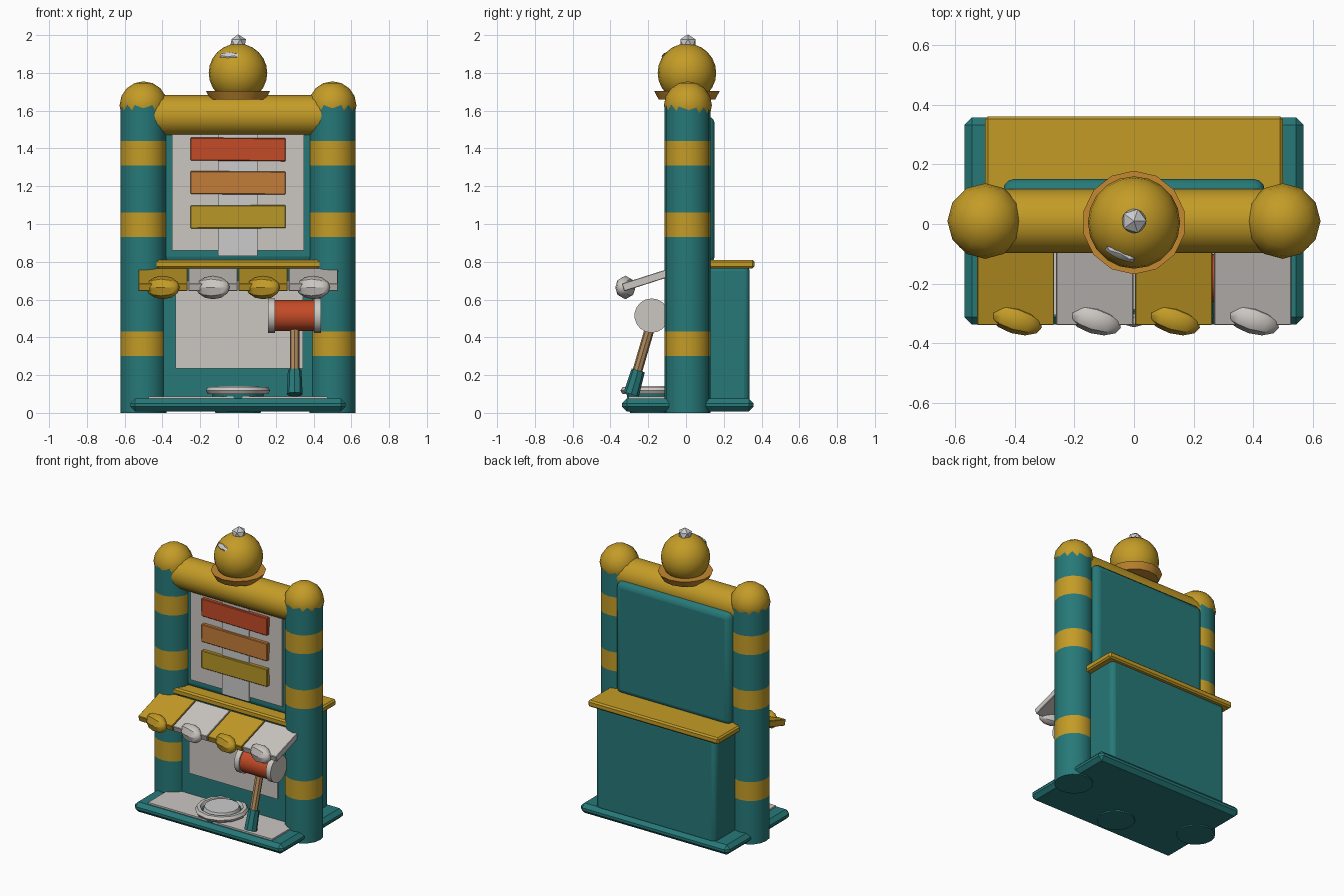
import bpy, math
from mathutils import Vector, Matrix

if "Cube" in bpy.data.objects:
    bpy.data.objects.remove(bpy.data.objects["Cube"])

COLOURS = {
    "teal": (0.02, 0.19, 0.19), "gold": (0.55, 0.33, 0.02), "white": (0.60, 0.57, 0.54),
    "silver": (0.55, 0.55, 0.58), "red": (0.55, 0.07, 0.02), "orange": (0.55, 0.20, 0.04),
    "yellow": (0.48, 0.31, 0.02), "wood": (0.42, 0.25, 0.11), "amber": (0.55, 0.25, 0.03),
}
MATS = {}
for key, rgb in COLOURS.items():
    MATS[key] = bpy.data.materials.new(key)
    MATS[key].diffuse_color = (*rgb, 1)


def finish(name, mat, smooth=True):
    ob = bpy.context.object
    ob.name = name
    ob.data.materials.append(MATS[mat])
    if smooth:
        bpy.ops.object.shade_smooth_by_angle(angle=math.radians(38))
    return ob


def box(name, mat, lo, hi, bevel=0.0, segs=1, rot=(0, 0, 0)):
    """Box between two corners, optionally with rounded edges."""
    lo, hi = Vector(lo), Vector(hi)
    bpy.ops.mesh.primitive_cube_add(size=1)
    ob = bpy.context.object
    ob.data.transform(Matrix.Diagonal((*(hi - lo), 1)))
    ob.location = (lo + hi) / 2
    ob.rotation_euler = rot
    if bevel:
        m = ob.modifiers.new("bevel", "BEVEL")
        m.width, m.segments = bevel, segs
    return finish(name, mat, segs > 1)


def rod(name, mat, a, b, r, r2=None, sides=16):
    """Cylinder or cone from point a to point b."""
    a, b = Vector(a), Vector(b)
    d = b - a
    bpy.ops.mesh.primitive_cone_add(vertices=sides, radius1=r, radius2=r if r2 is None else r2,
                                    depth=d.length, location=(a + b) / 2)
    bpy.context.object.rotation_euler = d.to_track_quat('Z', 'Y').to_euler()
    return finish(name, mat)


def ball(name, mat, loc, scale, segs=12, rings=8, rot=(0, 0, 0)):
    bpy.ops.mesh.primitive_uv_sphere_add(segments=segs, ring_count=rings, radius=1, location=loc, rotation=rot)
    bpy.context.object.data.transform(Matrix.Diagonal((*scale, 1)))
    return finish(name, mat)


# Base and floor sheet
box("base", "teal", (-0.57, -0.338, 0.008), (0.57, 0.358, 0.076), 0.025)
box("floor_sheet", "white", (-0.475, -0.305, 0.07), (0.475, -0.03, 0.087))

# Cabinet: lower body, counter, upper back box and front panels
box("lower_body", "teal", (-0.46, -0.05, 0.05), (0.46, 0.337, 0.78), 0.03, 3)
box("lower_panel", "white", (-0.33, -0.062, 0.235), (0.345, -0.045, 0.70))
box("counter", "gold", (-0.5, -0.09, 0.765), (0.5, 0.362, 0.81), 0.01)
box("upper_body", "teal", (-0.44, -0.005, 0.79), (0.44, 0.152, 1.57), 0.04, 3)
box("upper_panel", "white", (-0.35, -0.018, 0.86), (0.35, 0.0, 1.48))
box("score_strip", "silver", (-0.105, -0.026, 0.83), (0.102, -0.01, 1.48))
for colour, z, tilt in (("red", 1.395, -0.008), ("orange", 1.218, -0.006), ("yellow", 1.038, 0.004)):
    box(colour + "_target_board", colour, (-0.252, -0.042, z - 0.061), (0.252, -0.012, z + 0.061),
        0.004, 1, (0, -tilt, 0))

# Striped pillars with ball tops
LEVELS = [0, 0.30, 0.43, 0.93, 1.06, 1.31, 1.44, 1.63]
for side, sx in (("left", -1), ("right", 1)):
    for i in range(len(LEVELS) - 1):
        mat = "gold" if i % 2 else "teal"
        rod(f"{side}_pillar_section_{i}", mat, (sx * 0.5, 0.008, LEVELS[i]),
            (sx * 0.5, 0.008, LEVELS[i + 1]), 0.122)
    ball(side + "_pillar_ball", "gold", (sx * 0.5, 0.01, 1.628), (0.127,) * 3)

# Top beam and crowning ball
rod("top_beam", "gold", (-0.48, 0.01, 1.575), (0.48, 0.01, 1.575), 0.108)
rod("ball_collar", "amber", (0, 0.005, 1.66), (0, 0.005, 1.705), 0.15, 0.174, 14)
ball("crown_ball", "gold", (0, 0.005, 1.80), (0.155,) * 3, 20, 12)
bpy.ops.mesh.primitive_ico_sphere_add(subdivisions=1, radius=0.047, location=(0, 0.01, 1.957))
finish("crown_knob", "silver", False)
n = Vector((-0.32, -0.72, 0.62)).normalized()
shine = ball("ball_shine", "silver", Vector((0, 0.005, 1.80)) + n * 0.149, (0.06, 0.022, 0.012), 6, 4)
shine.rotation_euler = n.to_track_quat('Z', 'Y').to_euler()

# Awning slats with bulbous scallops
slope = math.atan2(0.075, 0.235)
for i in range(4):
    x, mat = -0.398 + i * 0.2655, ("gold", "white")[i % 2]
    box(f"awning_slat_{i}", mat, (x - 0.13, -0.34, 0.684), (x + 0.13, -0.07, 0.726), 0.003, 1, (slope, 0, 0))
    ball(f"awning_scallop_{i}", mat, (x, -0.321, 0.664), (0.048, 0.064, 0.088), 8, 6,
         (0.3, math.pi / 2, 0)).data.transform(Matrix.Diagonal((1.3, 0.75, 1.05, 1)))

# Strike pad
rod("pad_foot", "teal", (0, -0.177, 0.0), (0, -0.177, 0.115), 0.12, 0.14, 12)
bpy.ops.mesh.primitive_torus_add(major_radius=0.148, minor_radius=0.022, major_segments=12,
                                 minor_segments=6, location=(0, -0.177, 0.118))
finish("pad_ring", "white")
rod("pad_top", "silver", (0, -0.177, 0.11), (0, -0.177, 0.142), 0.12, 0.11, 14)

# Mallet leaning on the front
hy, hz = -0.182, 0.515
rod("mallet_head", "red", (0.18, hy, hz), (0.41, hy, hz), 0.082, sides=18)
rod("mallet_left_cap", "white", (0.16, hy, hz), (0.197, hy, hz), 0.091, sides=18)
rod("mallet_right_cap", "white", (0.403, hy, hz), (0.44, hy, hz), 0.091, sides=18)
rod("mallet_handle", "wood", (0.3, -0.29, 0.11), (0.3, -0.185, 0.47), 0.026, sides=8)
rod("mallet_grip", "teal", (0.3, -0.29, 0.098), (0.3, -0.253, 0.225), 0.042, 0.036, 8)

for m in bpy.data.materials:
    if m.users and not m.is_grease_pencil:
        m.use_nodes = True
        m.node_tree.nodes["Principled BSDF"].inputs["Base Color"].default_value = m.diffuse_color
